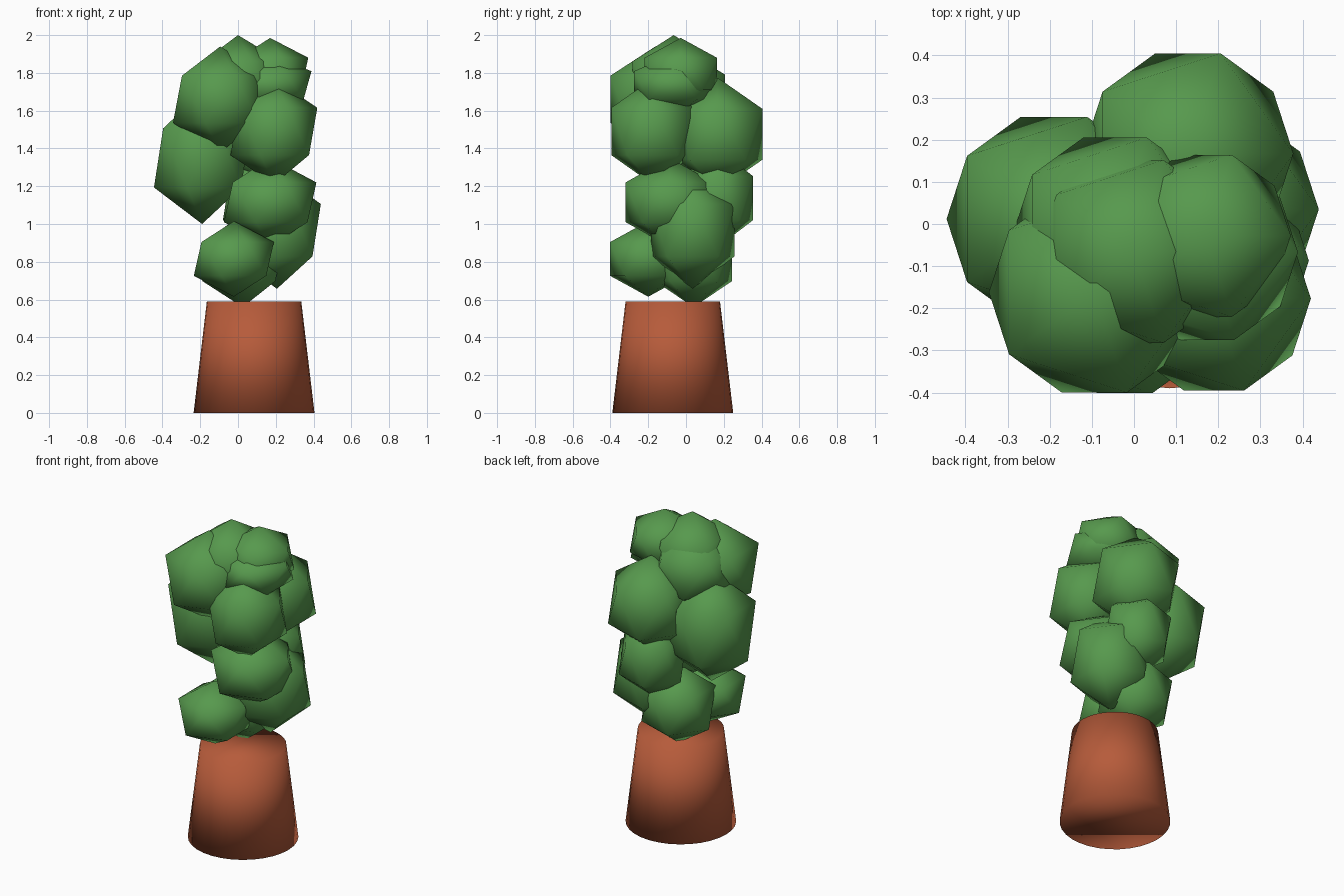
import bpy

cube = bpy.data.objects.get("Cube")
if cube:
    bpy.data.objects.remove(cube, do_unlink=True)


def make_material(name, rgb):
    mat = bpy.data.materials.new(name)
    mat.use_nodes = True
    color = (*rgb, 1.0)
    mat.diffuse_color = color
    mat.node_tree.nodes["Principled BSDF"].inputs["Base Color"].default_value = color
    return mat


def finish(name, mat):
    obj = bpy.context.object
    obj.name = name
    obj.data.materials.append(mat)
    bpy.ops.object.shade_smooth()
    return obj


def leaf_clump(name, x, y, z, radius, half_height):
    bpy.ops.mesh.primitive_ico_sphere_add(subdivisions=1, radius=1, location=(x, y, z))
    bpy.context.object.scale = (radius, radius, half_height)
    finish(name, leaf_green)


leaf_green = make_material("leaf green", (0.095, 0.32, 0.075))
terracotta = make_material("terracotta", (0.47, 0.105, 0.043))

# Tapered pot, wider at the foot
POT_HEIGHT = 0.59
bpy.ops.mesh.primitive_cone_add(vertices=32, radius1=0.32, radius2=0.25, depth=POT_HEIGHT,
                                location=(0.085, -0.07, POT_HEIGHT / 2))
finish("pot", terracotta)

# Foliage clumps: centre, radius, half height
clumps = {
    "base_clump": (0.025, 0.04, 0.81, 0.24, 0.25),
    "low_front_clump": (-0.022, -0.2, 0.815, 0.237, 0.2),
    "low_left_clump": (0.206, 0.035, 0.967, 0.26, 0.31),
    "middle_front_clump": (0.17, -0.087, 1.115, 0.274, 0.235),
    "middle_back_clump": (0.117, 0.168, 1.137, 0.22, 0.26),
    "right_clump": (-0.19, 0.012, 1.35, 0.285, 0.35),
    "back_clump": (0.128, 0.167, 1.475, 0.28, 0.3),
    "front_left_clump": (0.19, -0.177, 1.49, 0.257, 0.28),
    "front_right_clump": (-0.094, -0.162, 1.66, 0.28, 0.28),
    "upper_core_clump": (-0.045, -0.026, 1.68, 0.272, 0.25),
    "upper_left_clump": (0.17, -0.067, 1.735, 0.245, 0.165),
    "top_left_clump": (0.17, -0.028, 1.795, 0.226, 0.19),
    "crown_clump": (0.0, -0.065, 1.75, 0.255, 0.25),
}
for clump_name, values in clumps.items():
    leaf_clump(clump_name, *values)
